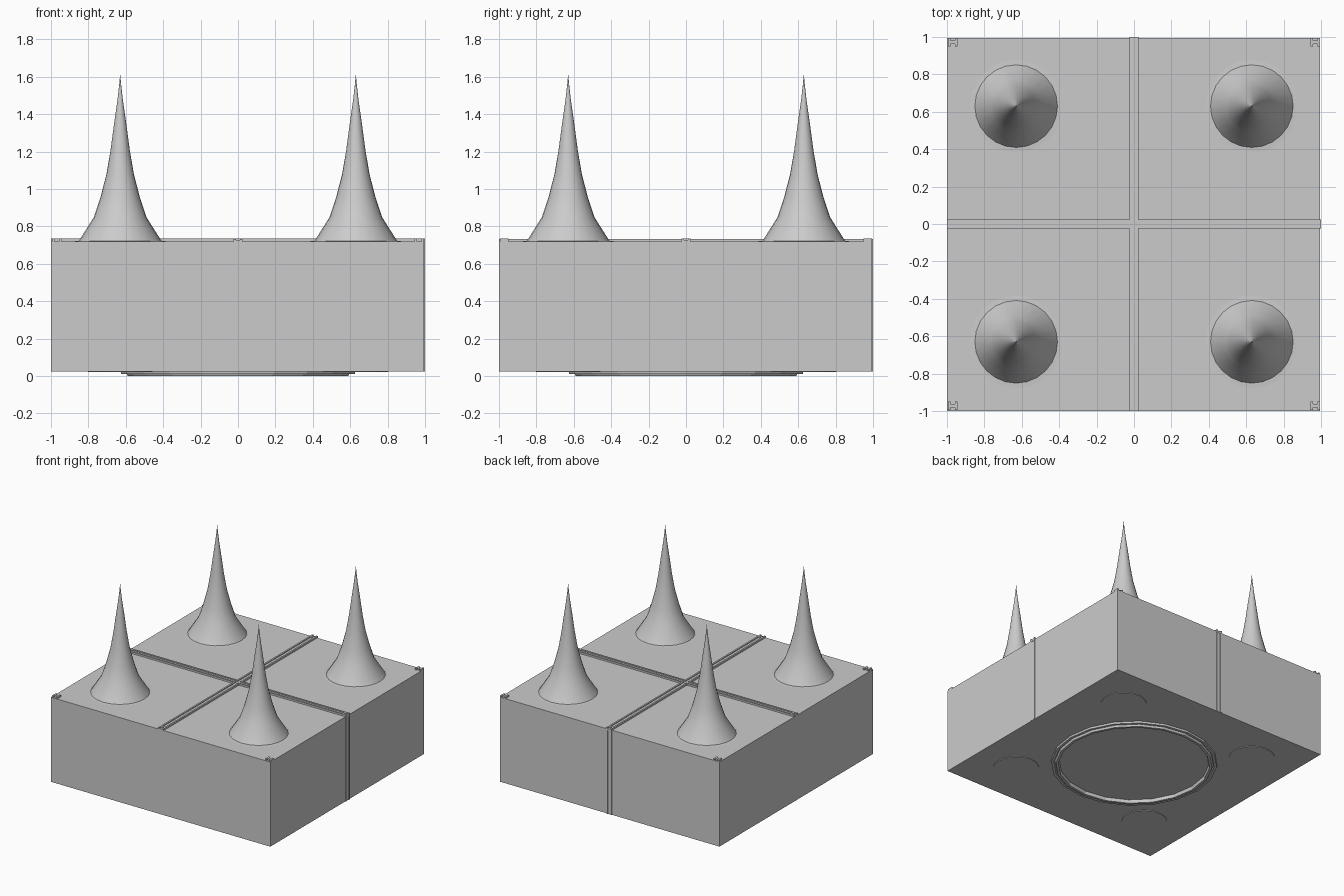
import bpy, bmesh, math

if "Cube" in bpy.data.objects:
    bpy.data.objects.remove(bpy.data.objects["Cube"])

BOTTOM, TOP, RIM = 0.025, 0.72, 0.734


def make(name, bm, smooth=None):
    bmesh.ops.recalc_face_normals(bm, faces=bm.faces)
    me = bpy.data.meshes.new(name)
    bm.to_mesh(me)
    bm.free()
    ob = bpy.data.objects.new(name, me)
    bpy.context.collection.objects.link(ob)
    if smooth:
        bpy.ops.object.select_all(action='DESELECT')
        ob.select_set(True)
        bpy.context.view_layer.objects.active = ob
        bpy.ops.object.shade_smooth_by_angle(angle=math.radians(smooth))
    return ob


def boxes(name, ranges):
    """One object from (x0, x1, y0, y1, z0, z1) boxes."""
    bm = bmesh.new()
    for x0, x1, y0, y1, z0, z1 in ranges:
        vs = bmesh.ops.create_cube(bm, size=1)['verts']
        for v in vs:
            v.co.x = x1 if v.co.x > 0 else x0
            v.co.y = y1 if v.co.y > 0 else y0
            v.co.z = z1 if v.co.z > 0 else z0
    return make(name, bm)


def lathe(name, profile, sides, loc=(0, 0), smooth=None):
    bm = bmesh.new()
    vs = [bm.verts.new((r, 0, z)) for r, z in profile]
    es = [bm.edges.new(p) for p in zip(vs, vs[1:])]
    bmesh.ops.spin(bm, geom=vs + es, cent=(0, 0, 0), axis=(0, 0, 1),
                   angle=math.tau, steps=sides, use_duplicate=False)
    bmesh.ops.remove_doubles(bm, verts=bm.verts, dist=1e-5)
    ob = make(name, bm, smooth)
    ob.location = (*loc, 0)
    return ob


# main block
boxes("base_block", [(-1, 0.994, -1, 0.994, BOTTOM, TOP)])

# raised cross on top: low web with two rails per arm, broken at the crossing
W, G = 0.025, 0.012
web = TOP + 0.007
cross_x = [(-0.999, 0.999, -G, G, TOP - 0.01, web)]
cross_y = [(-G, G, -0.999, 0.999, TOP - 0.01, web - 0.0005)]
for s in (-1, 1):
    a, b = sorted((s * G, s * W))
    for x0, x1 in ((-1, -G), (G, 1)):
        cross_x.append((x0, x1, a, b, TOP - 0.01, RIM))
        cross_y.append((a, b, x0, x1, TOP - 0.01, RIM - 0.0005))
    # stops near the arm ends
    c, d = sorted((s * 0.96, s * 0.975))
    cross_x.append((c, d, -G, G, TOP - 0.01, RIM))
    cross_y.append((-G, G, c, d, TOP - 0.01, RIM))
boxes("cross_strip_x", cross_x)
boxes("cross_strip_y", cross_y)

# joint strips down the right and back sides
side_x = [(0.98, 0.996, -G, G, BOTTOM, TOP)]
side_y = [(-G, G, 0.98, 0.996, BOTTOM, TOP)]
for s in (-1, 1):
    a, b = sorted((s * G, s * W))
    side_x.append((0.98, 1, a, b, BOTTOM, TOP))
    side_y.append((a, b, 0.98, 1, BOTTOM, TOP))
boxes("side_strip_right", side_x)
boxes("side_strip_back", side_y)

# small joint pieces at the four corners
corner = []
for sx in (-1, 1):
    for sy in (-1, 1):
        cx, cy = sx * 0.969, sy * 0.972
        for s in (-1, 1):
            a, b = sorted((cx + s * G, cx + s * W))
            corner.append((a, b, cy - 0.022, cy + 0.022, TOP - 0.01, RIM))
        corner.append((cx - G, cx + G, cy - 0.009, cy + 0.009, TOP - 0.01, RIM))
boxes("corner_joints", corner)

# flared spikes on top and round pads below
SPIKE = [(0.265, 0.719), (0.221, 0.7215), (0.14, 0.85), (0.104, 0.96), (0.073, 1.08),
         (0.051, 1.21), (0.031, 1.36), (0.014, 1.48), (0.006, 1.55), (0, 1.615)]
PAD = [(0.172, 0.03), (0.172, 0.02), (0, 0.02)]
for sx in (-1, 1):
    for sy in (-1, 1):
        tag = ("right" if sx > 0 else "left") + ("_back" if sy > 0 else "_front")
        lathe("spike_" + tag, SPIKE, 24, (sx * 0.63, sy * 0.63), 40)
        lathe("pad_" + tag, PAD, 24, (sx * 0.63, sy * 0.63))

# grooved ring underneath
lathe("bottom_ring", [(0.628, 0.03), (0.625, 0.01), (0.605, 0.01), (0.598, 0.018),
                      (0.59, 0.0), (0.57, 0.0), (0.562, 0.03)], 20)
